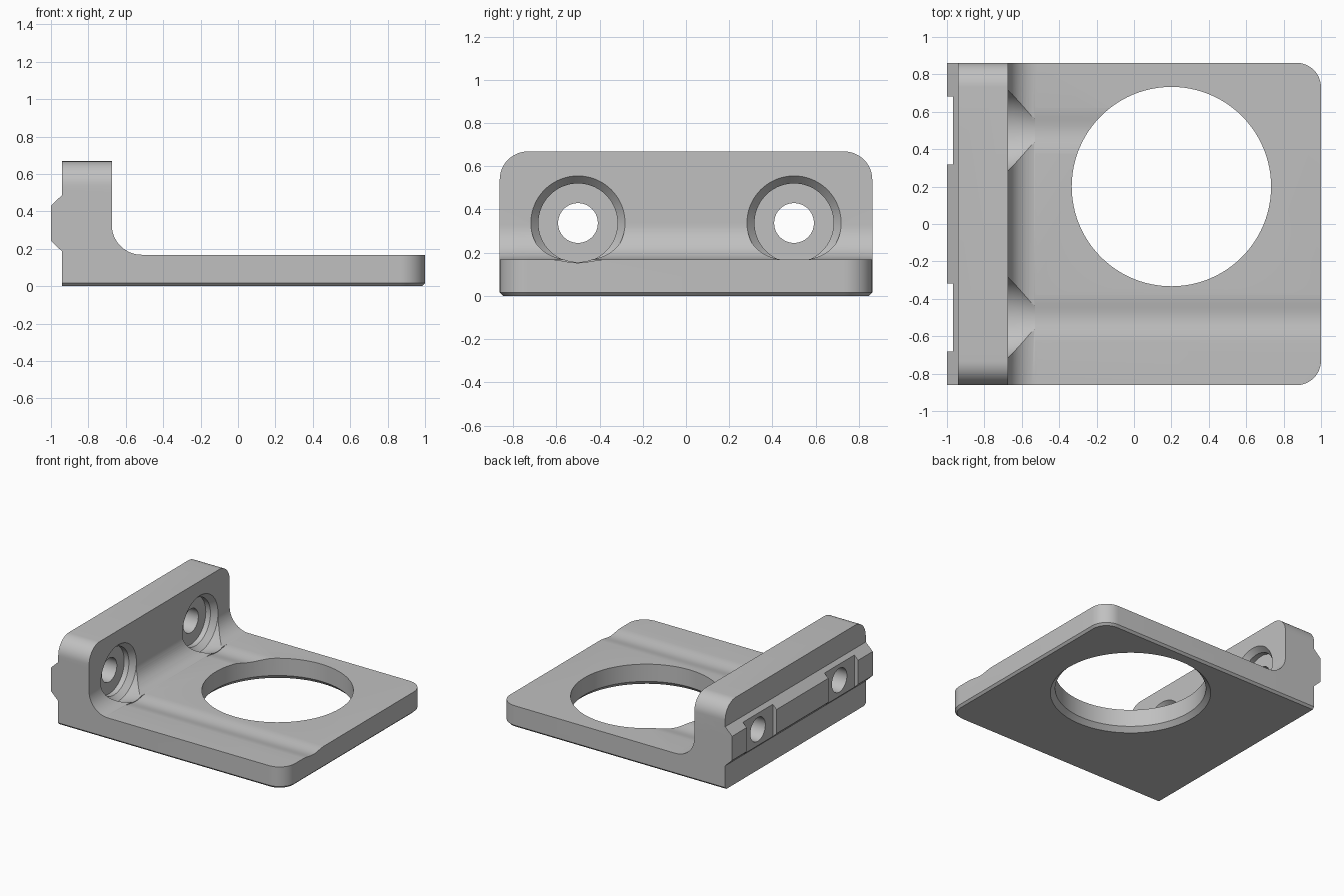
import bpy, bmesh, math
from mathutils import Vector

if "Cube" in bpy.data.objects:
    bpy.data.objects.remove(bpy.data.objects["Cube"])

grey = bpy.data.materials.new("grey")
grey.diffuse_color = (0.53, 0.53, 0.53, 1)
grey.use_nodes = True
grey.node_tree.nodes["Principled BSDF"].inputs["Base Color"].default_value = grey.diffuse_color


def prism(name, points, to_3d, depth):
    """Closed outline placed by to_3d and pulled along depth."""
    bm = bmesh.new()
    face = bm.faces.new([bm.verts.new(to_3d(a, b)) for a, b in points])
    out = bmesh.ops.extrude_face_region(bm, geom=[face])
    moved = [v for v in out["geom"] if isinstance(v, bmesh.types.BMVert)]
    bmesh.ops.translate(bm, verts=moved, vec=Vector(depth))
    return finish(name, bm)


def finish(name, bm):
    bmesh.ops.recalc_face_normals(bm, faces=bm.faces)
    mesh = bpy.data.meshes.new(name)
    bm.to_mesh(mesh)
    bm.free()
    mesh.materials.append(grey)
    obj = bpy.data.objects.new(name, mesh)
    bpy.context.collection.objects.link(obj)
    return obj


def lathe(name, rings, to_3d, segments=96):
    """Solid of stacked circles given as (position, radius)."""
    bm = bmesh.new()
    loops = []
    for pos, r in rings:
        loops.append([bm.verts.new(to_3d(pos, r * math.cos(2 * math.pi * i / segments),
                                         r * math.sin(2 * math.pi * i / segments)))
                      for i in range(segments)])
    for lo, hi in zip(loops, loops[1:]):
        for i in range(segments):
            j = (i + 1) % segments
            bm.faces.new((lo[i], lo[j], hi[j], hi[i]))
    bm.faces.new(loops[0])
    bm.faces.new(loops[-1])
    return finish(name, bm)


def arc(cx, cy, r, start, end, n=12):
    return [(cx + r * math.cos(math.radians(start + (end - start) * i / n)),
             cy + r * math.sin(math.radians(start + (end - start) * i / n)))
            for i in range(n + 1)]


def apply_cut(target, tool, operation="DIFFERENCE"):
    mod = target.modifiers.new(tool.name, "BOOLEAN")
    mod.operation, mod.object, mod.solver = operation, tool, "EXACT"
    bpy.context.view_layer.objects.active = target
    bpy.ops.object.modifier_apply(modifier=mod.name)
    bpy.data.objects.remove(tool, do_unlink=True)


W, T, H = 0.862, 0.168, 0.668   # half width, plate thickness, wall height

# L-shaped bracket with inner fillet and rear locating rib
outline = [(-0.94, 0), (1, 0), (1, T)]
outline += arc(-0.515, T + 0.16, 0.16, 270, 180, 16)
outline += [(-0.675, H), (-0.94, H), (-0.94, 0.488), (-1, 0.43), (-1, 0.243), (-0.94, 0.185)]
bracket = prism("bracket", outline, lambda x, z: (x, -W, z), (0, 2 * W, 0))

# Rounded plate corners with a small chamfer under the rim
plan = [(-1.2, -W)] + arc(0.868, -W + 0.132, 0.132, -90, 0)
plan += arc(0.868, W - 0.132, 0.132, 0, 90) + [(-1.2, W)]
block = prism("plan_trim", plan, lambda x, y: (x, y, 0), (0, 0, 1))
bm = bmesh.new()
bm.from_mesh(block.data)
rim = [e for e in bm.edges if all(v.co.z < 0.001 for v in e.verts)]
bmesh.ops.bevel(bm, geom=rim, offset=0.016, segments=1, affect="EDGES")
bm.to_mesh(block.data)
bm.free()
apply_cut(bracket, block, "INTERSECT")

# Rounded upper corners of the wall
side = [(-1.0, -0.5), (1.0, -0.5), (1.0, 0.4), (W, 0.4)]
side += arc(W - 0.13, H - 0.13, 0.13, 0, 90)
side += arc(-W + 0.13, H - 0.13, 0.13, 90, 180) + [(-W, 0.4), (-1.0, 0.4)]
apply_cut(bracket, prism("wall_trim", side, lambda y, z: (-1.3, y, z), (2.6, 0, 0)), "INTERSECT")

# Large opening, chamfered from below
apply_cut(bracket, lathe("opening", [(-0.02, 0.587), (0.034, 0.533), (0.4, 0.533)],
                         lambda p, a, b: (0.2 + a, 0.2 + b, p)))

for s in (-1, 1):
    y0 = 0.5 * s
    # Soft tool groove across the plate, ending in the opening on one side
    groove = [(y0 + 0.13 * i / 12, T - 0.0075 * (1 + math.cos(math.pi * i / 12)))
              for i in range(-11, 12)]
    groove = [(y0 - 0.135, T + 0.001)] + groove + [(y0 + 0.135, T + 0.001), (y0 + 0.135, 0.23), (y0 - 0.135, 0.23)]
    length = 1.65 if s < 0 else 0.75
    apply_cut(bracket, prism("groove", groove, lambda y, z: (-0.53, y, z), (length, 0, 0)))
    # Screw hole, counterbore and flared mouth
    rings = [(-1.2, 0.092), (-0.755, 0.092), (-0.755, 0.183), (-0.715, 0.183),
             (-0.675, 0.218), (-0.65, 0.215), (-0.55, 0.183), (-0.45, 0.17)]
    apply_cut(bracket, lathe("screw_hole", rings, lambda p, a, b: (p, y0 + a, 0.337 + b)))
    # Shallow pocket in the rear rib
    pocket = [(y0 - 0.183, 0.1), (y0 + 0.183, 0.1), (y0 + 0.183, 0.6), (y0 - 0.183, 0.6)]
    apply_cut(bracket, prism("rib_pocket", pocket, lambda y, z: (-1.1, y, z), (0.133, 0, 0)))

bpy.ops.object.select_all(action="DESELECT")
bracket.select_set(True)
bpy.context.view_layer.objects.active = bracket
bpy.ops.object.shade_smooth_by_angle(angle=math.radians(25))
